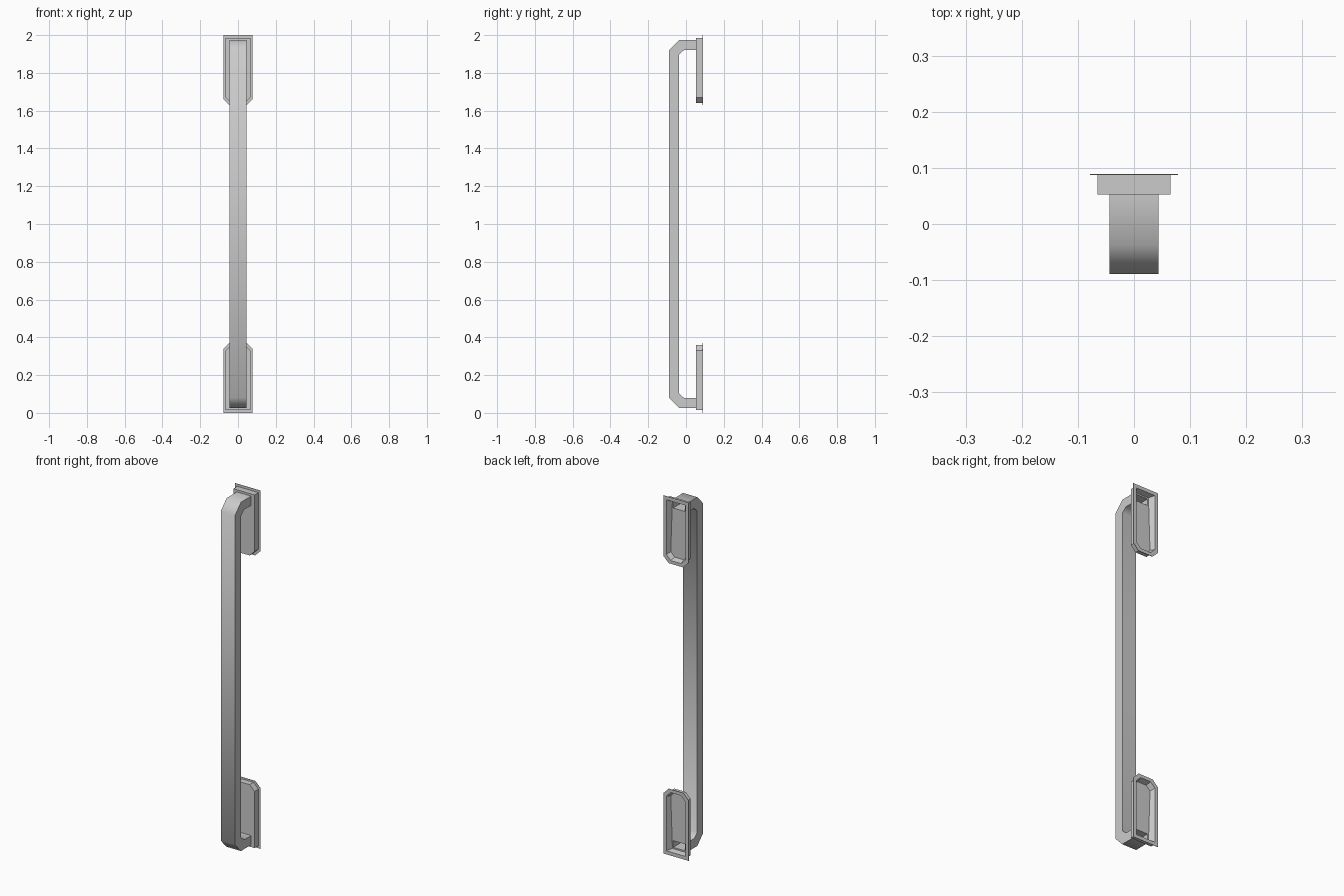
import bpy, bmesh, math

if "Cube" in bpy.data.objects:
    bpy.data.objects.remove(bpy.data.objects["Cube"])

BACK = 0.089          # wall plane


def make_object(name, bm):
    bmesh.ops.recalc_face_normals(bm, faces=bm.faces)
    mesh = bpy.data.meshes.new(name)
    bm.to_mesh(mesh)
    bm.free()
    ob = bpy.data.objects.new(name, mesh)
    bpy.context.collection.objects.link(ob)
    return ob


def loft(name, rings):
    """Join matching rings of points with quads and cap both ends."""
    bm = bmesh.new()
    loops = [[bm.verts.new(p) for p in ring] for ring in rings]
    for a, b in zip(loops, loops[1:]):
        for i in range(len(a)):
            j = (i + 1) % len(a)
            bm.faces.new((a[i], a[j], b[j], b[i]))
    bm.faces.new(loops[0])
    bm.faces.new(loops[-1])
    return make_object(name, bm)


def plate_ring(end, y, w_end, w, d0, d1, c):
    """Mounting-plate outline; d is the distance from that end of the handle."""
    pts = [(-w_end, d0), (w_end, d0), (w, d1 - c), (w - c, d1), (c - w, d1), (-w, d1 - c)]
    return [(x, y, 1 + end * (1 - d)) for x, d in pts]


def cut(ob, cutter):
    mod = ob.modifiers.new("socket", 'BOOLEAN')
    mod.operation = 'DIFFERENCE'
    mod.solver = 'EXACT'
    mod.object = cutter
    bpy.context.view_layer.objects.active = ob
    bpy.ops.object.modifier_apply(modifier=mod.name)


# Grip bar: C-shaped side profile with chamfered bends
half = [(0.053, 0.026), (-0.037, 0.026), (-0.089, 0.08),
        (-0.036, 0.102), (-0.009, 0.078), (0.053, 0.078)]
outer, inner = half[:3], half[3:]
profile = (outer + [(y, 2 - z) for y, z in reversed(outer)]
           + [(y, 2 - z) for y, z in reversed(inner)] + inner)
bar = loft("grip_bar", [[(x, y, z) for y, z in profile] for x in (-0.044, 0.044)])

for end, label in ((1, "upper"), (-1, "lower")):
    # Mounting plate: tapered recess, thin flange, raised body
    plate = loft(label + "_mounting_plate", [
        plate_ring(end, 0.060, 0.042, 0.052, 0.026, 0.343, 0.024),
        plate_ring(end, BACK, 0.059, 0.059, 0.020, 0.352, 0.027),
        plate_ring(end, BACK, 0.078, 0.078, 0.000, 0.370, 0.033),
        plate_ring(end, BACK - 0.002, 0.078, 0.078, 0.000, 0.370, 0.033),
        plate_ring(end, BACK - 0.002, 0.065, 0.065, 0.014, 0.360, 0.030),
        plate_ring(end, 0.053, 0.065, 0.065, 0.014, 0.360, 0.030),
    ])
    # Square socket running through the plate into the arm
    zs = [1 + end * (1 - d) for d in (0.034, 0.071)]
    socket = loft(label + "_socket_cutter", [
        [(-0.037, y, zs[0]), (0.037, y, zs[0]), (0.037, y, zs[1]), (-0.037, y, zs[1])]
        for y in (-0.015, 0.075)])
    socket.hide_render = True
    cut(plate, socket)
    cut(bar, socket)
    bpy.data.objects.remove(socket)

# Smooth the bends, keep the long edges sharp
bpy.ops.object.select_all(action='DESELECT')
bar.select_set(True)
bpy.context.view_layer.objects.active = bar
bpy.ops.object.shade_smooth_by_angle(angle=math.radians(55))
